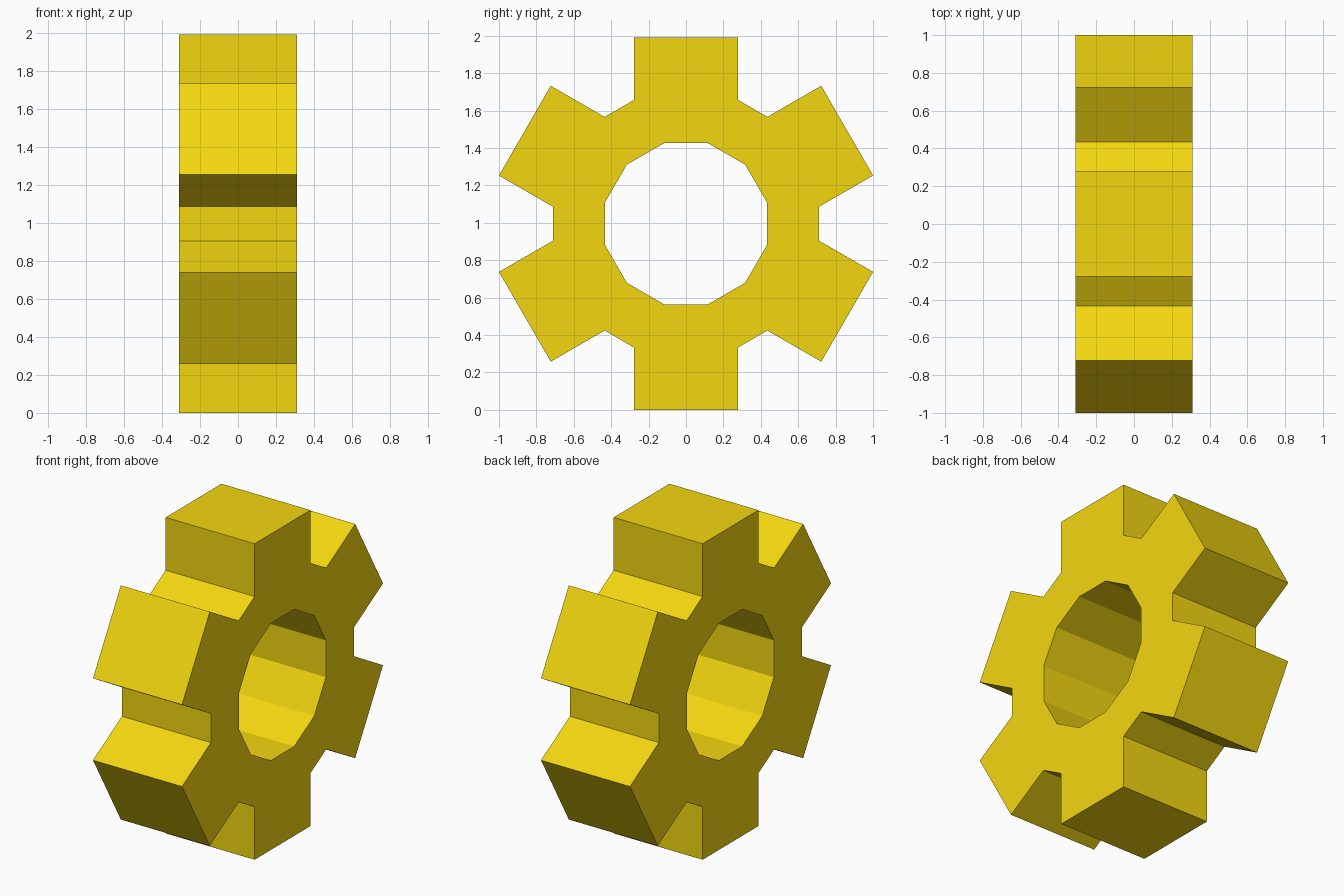
import bpy, bmesh
from math import sin, cos, radians
from mathutils import Vector

if "Cube" in bpy.data.objects:
    bpy.data.objects.remove(bpy.data.objects["Cube"])

TEETH = 6
HALF_THICK = 0.31
CENTRE_Z = 0.995
TIP_R = 0.995                     # centre to flat tooth tip
ROOT_R = 0.718                    # centre to tooth root corner
TOOTH_HALF = 0.277                # half width of a tooth
HOLE_R = 0.447                    # twelve-sided bore


def turned(y, z, angle):
    """Point of the upright tooth, turned about the x axis."""
    return Vector((-HALF_THICK, y * cos(angle) - z * sin(angle),
                   CENTRE_Z + y * sin(angle) + z * cos(angle)))


bm = bmesh.new()
root_z = (ROOT_R ** 2 - TOOTH_HALF ** 2) ** 0.5
hole_y, hole_z = HOLE_R * sin(radians(15)), HOLE_R * cos(radians(15))
corners = [(hole_y, hole_z), (TOOTH_HALF, root_z), (TOOTH_HALF, TIP_R),
           (-TOOTH_HALF, TIP_R), (-TOOTH_HALF, root_z), (-hole_y, hole_z)]
sectors = [[bm.verts.new(turned(y, z, radians(360 / TEETH * i))) for y, z in corners]
           for i in range(TEETH)]

# Each sector: a tooth, the rim beneath it, and the rim up to the next tooth
for i, (h0, r0, t0, t1, r1, h1) in enumerate(sectors):
    following = sectors[(i + 1) % TEETH]
    bm.faces.new((r0, t0, t1, r1))
    bm.faces.new((h0, r0, r1, h1))
    bm.faces.new((h1, r1, following[1], following[0]))

# Thickness
extruded = bmesh.ops.extrude_face_region(bm, geom=bm.faces[:], use_keep_orig=True)
bmesh.ops.translate(bm, vec=(2 * HALF_THICK, 0, 0),
                    verts=[g for g in extruded["geom"] if isinstance(g, bmesh.types.BMVert)])
bmesh.ops.recalc_face_normals(bm, faces=bm.faces[:])

mesh = bpy.data.meshes.new("gear_wheel")
bm.to_mesh(mesh)
bm.free()
gear = bpy.data.objects.new("gear_wheel", mesh)
bpy.context.collection.objects.link(gear)

# Yellow finish
yellow = bpy.data.materials.new("yellow")
yellow.diffuse_color = (0.9, 0.68, 0.005, 1)
yellow.use_nodes = True
yellow.node_tree.nodes["Principled BSDF"].inputs["Base Color"].default_value = yellow.diffuse_color
mesh.materials.append(yellow)
